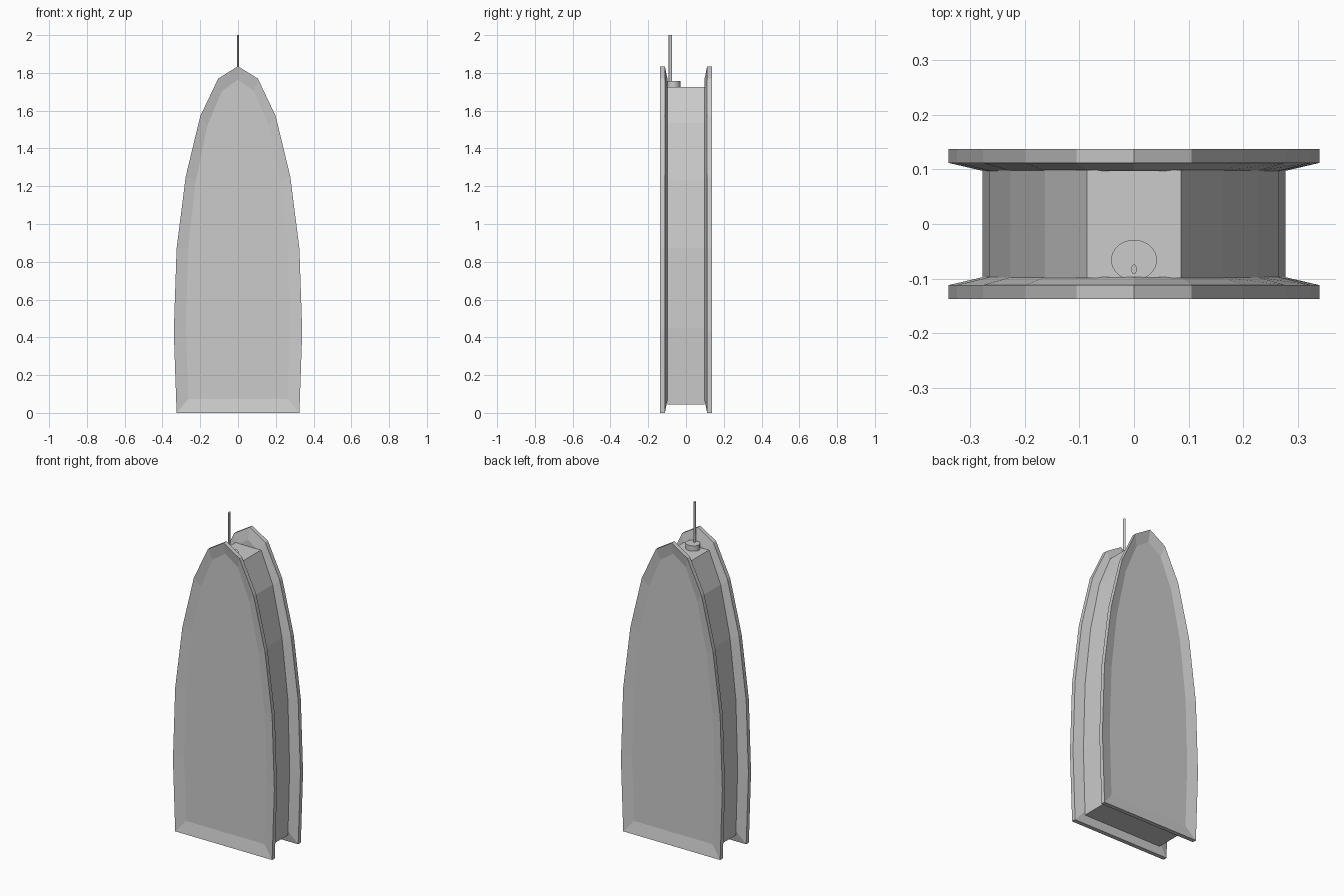
import bpy, bmesh
from math import cos, sin, tau

if "Cube" in bpy.data.objects:
    bpy.data.objects.remove(bpy.data.objects["Cube"])

# Right half of the pointed outline, bottom to top (x, z)
HALF = [(0.325, 0.0), (0.34, 0.43), (0.325, 0.87), (0.277, 1.25),
        (0.2, 1.57), (0.105, 1.77)]
APEX = [(0.0, 1.835)]


def outline(sx=1.0, sz=1.0, z0=0.0, tip=True):
    """Full closed outline, scaled and lifted."""
    pts = HALF + (APEX if tip else []) + [(-x, z) for x, z in reversed(HALF)]
    return [(x * sx, z * sz + z0) for x, z in pts]


def loft(name, rings):
    """Skin a stack of equal-length rings of 3D points, capping both ends."""
    bm = bmesh.new()
    rows = [[bm.verts.new(p) for p in ring] for ring in rings]
    n = len(rows[0])
    for a, b in zip(rows, rows[1:]):
        for i in range(n):
            j = (i + 1) % n
            bm.faces.new((a[i], a[j], b[j], b[i]))
    bm.faces.new(rows[0])
    bm.faces.new(rows[-1])
    bmesh.ops.recalc_face_normals(bm, faces=bm.faces)
    mesh = bpy.data.meshes.new(name)
    bm.to_mesh(mesh)
    bm.free()
    obj = bpy.data.objects.new(name, mesh)
    bpy.context.collection.objects.link(obj)
    return obj


def at_y(pts, y):
    return [(x, y, z) for x, z in pts]


def oval(name, y, rx, ry, z0, z1, sides):
    """Upright elliptical cylinder."""
    ring = [(rx * cos(tau * i / sides), y + ry * sin(tau * i / sides))
            for i in range(sides)]
    return loft(name, [[(px, py, z) for px, py in ring] for z in (z0, z1)])


# Dished front and back panels: recessed face, rim, sloped inner side
rim = outline()
inset = outline(0.81, 0.921, 0.074)
for name, s in (("front_panel", -1), ("back_panel", 1)):
    loft(name, [at_y(inset, s * 0.123), at_y(rim, s * 0.1375),
                at_y(rim, s * 0.112), at_y(inset, s * 0.097)])

# Core body between the panels, with a flat top
core = outline(0.818, 0.949, 0.045, tip=False)
loft("core_body", [at_y(core, -0.099), at_y(core, 0.099)])

# Antenna base and rod
oval("antenna_base", -0.066, 0.042, 0.037, 1.71, 1.757, 32)
oval("antenna_rod", -0.083, 0.005, 0.009, 1.74, 2.0, 16)
for name in ("antenna_base", "antenna_rod"):
    bpy.ops.object.select_all(action='DESELECT')
    obj = bpy.data.objects[name]
    obj.select_set(True)
    bpy.context.view_layer.objects.active = obj
    bpy.ops.object.shade_smooth_by_angle()
